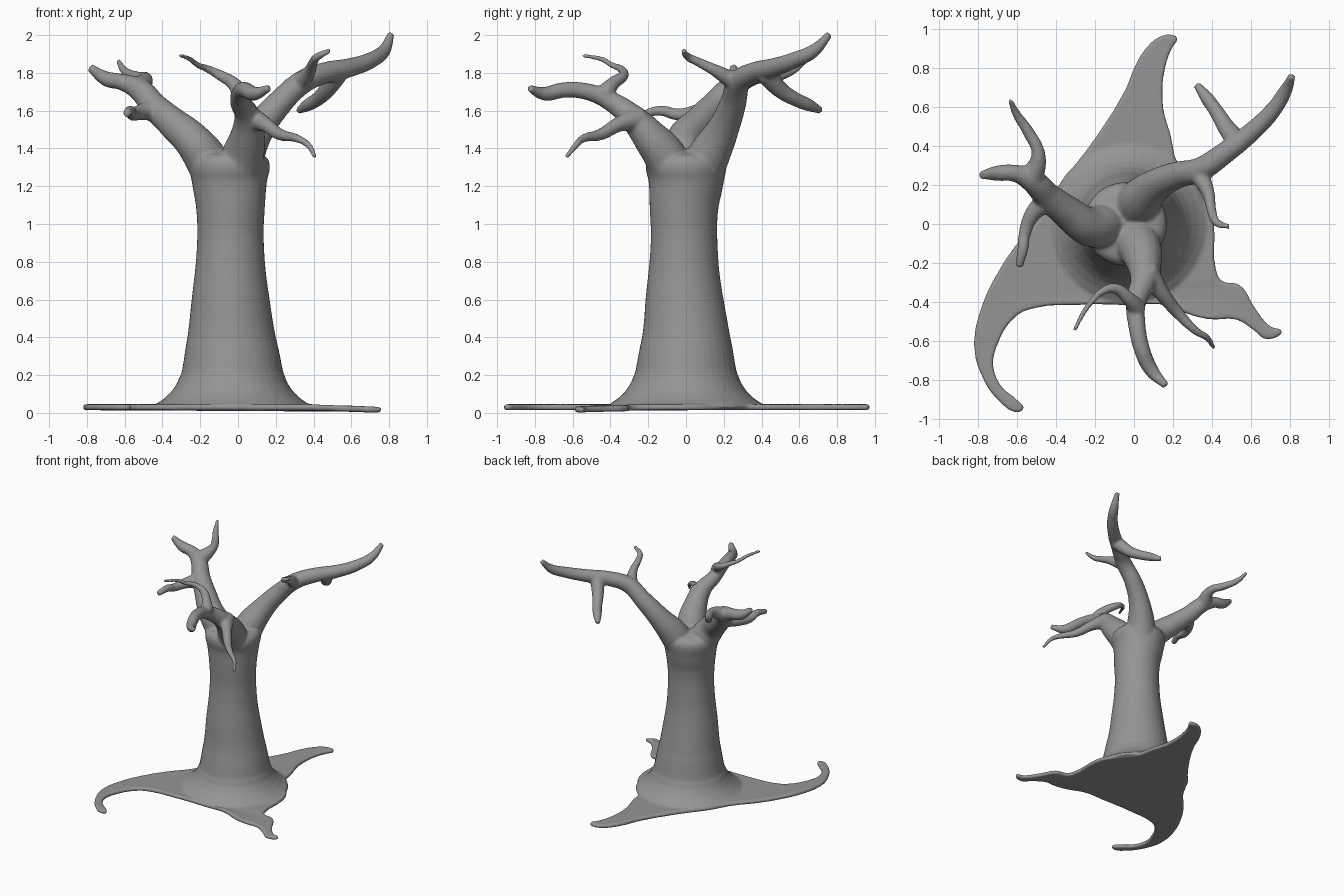
import bpy

parts = []


def tube(name, pts, sides=6):
    """Smooth tapered limb through (x, y, z, radius) points."""
    cu = bpy.data.curves.new(name, 'CURVE')
    cu.dimensions = '3D'
    cu.bevel_depth = 1.0
    cu.bevel_resolution = sides
    cu.resolution_u = 8
    cu.use_fill_caps = True
    sp = cu.splines.new('BEZIER')
    sp.radius_interpolation = 'CARDINAL'
    sp.bezier_points.add(len(pts) - 1)
    for bp, (x, y, z, r) in zip(sp.bezier_points, pts):
        bp.co = (x, y, z)
        bp.radius = r
        bp.handle_left_type = bp.handle_right_type = 'AUTO'
    ob = bpy.data.objects.new(name, cu)
    bpy.context.collection.objects.link(ob)
    parts.append(ob)
    return ob


# Flat three-pointed root skirt
outline = [(.2, .97), (.13, .96), (.06, .9), (0, .8), (-.04, .7), (-.2, .44), (-.38, .2),
           (-.47, .05), (-.6, -.1), (-.7, -.25), (-.78, -.42), (-.82, -.62), (-.78, -.78),
           (-.68, -.92), (-.6, -.965), (-.565, -.945), (-.6, -.9), (-.68, -.83), (-.72, -.73),
           (-.7, -.62), (-.6, -.47), (-.5, -.43), (-.3, -.415), (0, -.415), (.15, -.415),
           (.3, -.47), (.4, -.49), (.52, -.49), (.62, -.55), (.67, -.59), (.74, -.575),
           (.76, -.55), (.7, -.525), (.62, -.43), (.54, -.31), (.45, -.29), (.42, -.23),
           (.41, 0), (.38, .1), (.3, .2), (.22, .32), (.19, .45), (.15, .6), (.16, .8),
           (.2, .91), (.225, .95)]
cu = bpy.data.curves.new("roots", 'CURVE')
cu.dimensions = '2D'
cu.fill_mode = 'BOTH'
cu.extrude = .007
cu.bevel_depth = .009
cu.bevel_resolution = 2
cu.offset = -.009
cu.resolution_u = 4
sp = cu.splines.new('BEZIER')
sp.bezier_points.add(len(outline) - 1)
for bp, (x, y) in zip(sp.bezier_points, outline):
    bp.co = (x, y, 0)
    bp.handle_left_type = bp.handle_right_type = 'AUTO'
sp.use_cyclic_u = True
roots = bpy.data.objects.new("roots", cu)
bpy.context.collection.objects.link(roots)
roots.location.z = .03
parts.append(roots)

# Trunk with flared foot
tube("trunk", [(-.03, 0, .025, .41), (-.03, 0, .048, .40), (-.03, 0, .07, .368),
               (-.03, 0, .105, .33), (-.03, 0, .15, .297), (-.03, 0, .21, .27),
               (-.035, 0, .4, .234), (-.04, -.01, .65, .2), (-.04, -.01, .9, .177),
               (-.04, -.01, 1.1, .183), (-.045, 0, 1.23, .2), (-.045, 0, 1.32, .213),
               (-.045, 0, 1.365, .18), (-.045, 0, 1.385, .1)], 16)

# Right branch and its twigs
tube("right_branch", [(-.03, .04, 1.16, .11), (.02, .11, 1.34, .115), (.1, .19, 1.49, .088),
                      (.22, .25, 1.64, .07), (.34, .28, 1.75, .063), (.46, .36, 1.80, .057),
                      (.6, .47, 1.83, .05), (.71, .58, 1.87, .043), (.775, .68, 1.92, .035),
                      (.81, .76, 2.005, .02)])
tube("right_twig_back", [(.53, .42, 1.8, .055), (.47, .5, 1.71, .045), (.42, .58, 1.66, .038),
                         (.37, .65, 1.63, .034), (.32, .715, 1.6, .02)])
tube("right_twig_front", [(.33, .26, 1.75, .05), (.38, .16, 1.81, .034), (.4, .06, 1.86, .025),
                          (.42, .01, 1.885, .022), (.49, -.015, 1.92, .014)])

# Left branch and its twigs
tube("left_branch", [(-.08, 0, 1.16, .11), (-.16, -.01, 1.33, .115), (-.24, -.01, 1.44, .1),
                     (-.34, .06, 1.53, .085), (-.44, .14, 1.62, .072), (-.52, .22, 1.71, .062),
                     (-.61, .26, 1.75, .045), (-.7, .26, 1.77, .04), (-.785, .25, 1.83, .022)])
tube("left_twig_back", [(-.52, .24, 1.72, .06), (-.49, .36, 1.77, .036), (-.54, .47, 1.78, .03),
                        (-.6, .56, 1.81, .023), (-.635, .635, 1.865, .014)])
tube("left_twig_front", [(-.43, .13, 1.61, .06), (-.52, .05, 1.59, .042), (-.56, -.05, 1.58, .032),
                         (-.57, -.13, 1.6, .028), (-.59, -.22, 1.585, .022)])

# Front branch and its twigs
tube("front_branch", [(-.02, -.04, 1.16, .11), (.02, -.1, 1.34, .115), (.05, -.19, 1.46, .095),
                      (.05, -.29, 1.57, .07), (.01, -.4, 1.65, .053), (.015, -.52, 1.7, .045),
                      (.04, -.64, 1.71, .042), (.09, -.75, 1.69, .037), (.165, -.83, 1.72, .02)])
tube("front_twig_left", [(.02, -.44, 1.68, .05), (-.02, -.39, 1.74, .037), (-.1, -.33, 1.79, .028),
                         (-.17, -.35, 1.825, .02), (-.21, -.39, 1.84, .017),
                         (-.25, -.44, 1.87, .015), (-.305, -.545, 1.892, .012)])
tube("front_twig_right", [(.06, -.24, 1.56, .065), (.14, -.35, 1.53, .042), (.22, -.45, 1.475, .032),
                          (.32, -.55, 1.45, .022), (.37, -.58, 1.42, .018), (.41, -.635, 1.352, .013)])

# Fuse everything into one blended skin
bpy.ops.object.select_all(action='DESELECT')
for ob in parts:
    ob.select_set(True)
bpy.context.view_layer.objects.active = roots
bpy.ops.object.convert(target='MESH')
for v in roots.data.vertices:          # right root tip dips towards the ground
    v.co.z -= .014 * max(0, (v.co.x - .4) / .35)
bpy.context.view_layer.objects.active = bpy.data.objects["trunk"]
bpy.ops.object.join()
tree = bpy.context.view_layer.objects.active
tree.name = "bare_tree"

remesh = tree.modifiers.new("fuse", 'REMESH')
remesh.mode = 'VOXEL'
remesh.voxel_size = .009
remesh.use_smooth_shade = True
smooth = tree.modifiers.new("soften", 'SMOOTH')
smooth.factor = .5
smooth.iterations = 9

# Dark grey bark
bark = bpy.data.materials.new("bark")
bark.diffuse_color = (.3, .3, .3, 1)
tree.data.materials.clear()
tree.data.materials.append(bark)
